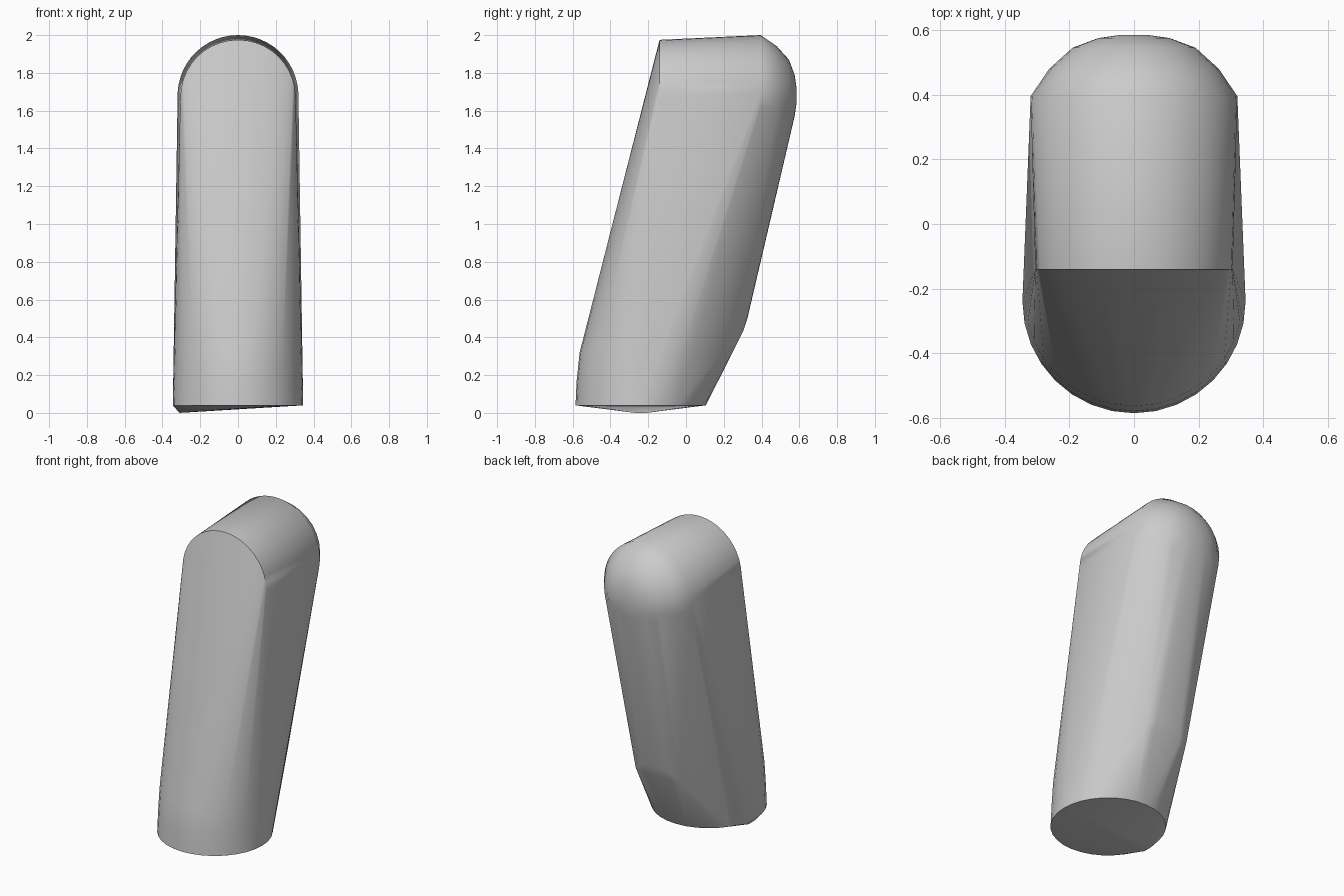
import bpy, bmesh
from math import sin, cos, pi, radians

if "Cube" in bpy.data.objects:
    bpy.data.objects.remove(bpy.data.objects["Cube"])

points = []

def ring(y, z, rx, ry, n=32):
    """Horizontal ellipse"""
    for i in range(n):
        a = 2 * pi * i / n
        points.append((rx * cos(a), y + ry * sin(a), z))

def arch(y, z, r, start=0, end=pi, n=20):
    """Upright arc facing the front"""
    for i in range(n + 1):
        a = start + (end - start) * i / n
        points.append((r * cos(a), y, z + r * sin(a)))

# Rounded foot, with its slightly tilted underside
ring(-0.24, 0.04, 0.345, 0.345)
ring(-0.24, 0.17, 0.34, 0.339)
ring(-0.24, 0.32, 0.335, 0.323)
for y in (-0.27, -0.21):
    points.append((-0.31, y, 0.0))

# Lower back bulge
for x, y, z in ((0, 0.325, 0.5), (0.09, 0.321, 0.49), (0.16, 0.295, 0.44), (0.1, 0.302, 0.43)):
    points += [(x, y, z), (-x, y, z)]

# Arched top running back into a domed end
arch(-0.14, 1.67, 0.305)
for y, r in ((0.395, 0.32), (0.48, 0.262), (0.545, 0.19), (0.575, 0.11), (0.585, 0.04)):
    arch(y, 1.68, r, -pi if r < 0.3 else -0.2, pi if r < 0.3 else pi + 0.2, 28)

# Skin wrapped around all sections
bm = bmesh.new()
for p in points:
    bm.verts.new(p)
bmesh.ops.remove_doubles(bm, verts=bm.verts, dist=0.002)
bmesh.ops.convex_hull(bm, input=bm.verts, use_existing_faces=False)
bmesh.ops.delete(bm, geom=[v for v in bm.verts if not v.link_faces], context='VERTS')
bmesh.ops.recalc_face_normals(bm, faces=bm.faces)
mesh = bpy.data.meshes.new("leaning_body")
bm.to_mesh(mesh)
bm.free()

body = bpy.data.objects.new("leaning_body", mesh)
bpy.context.collection.objects.link(body)
bpy.context.view_layer.objects.active = body
body.select_set(True)
bpy.ops.object.shade_smooth_by_angle(angle=radians(40))
